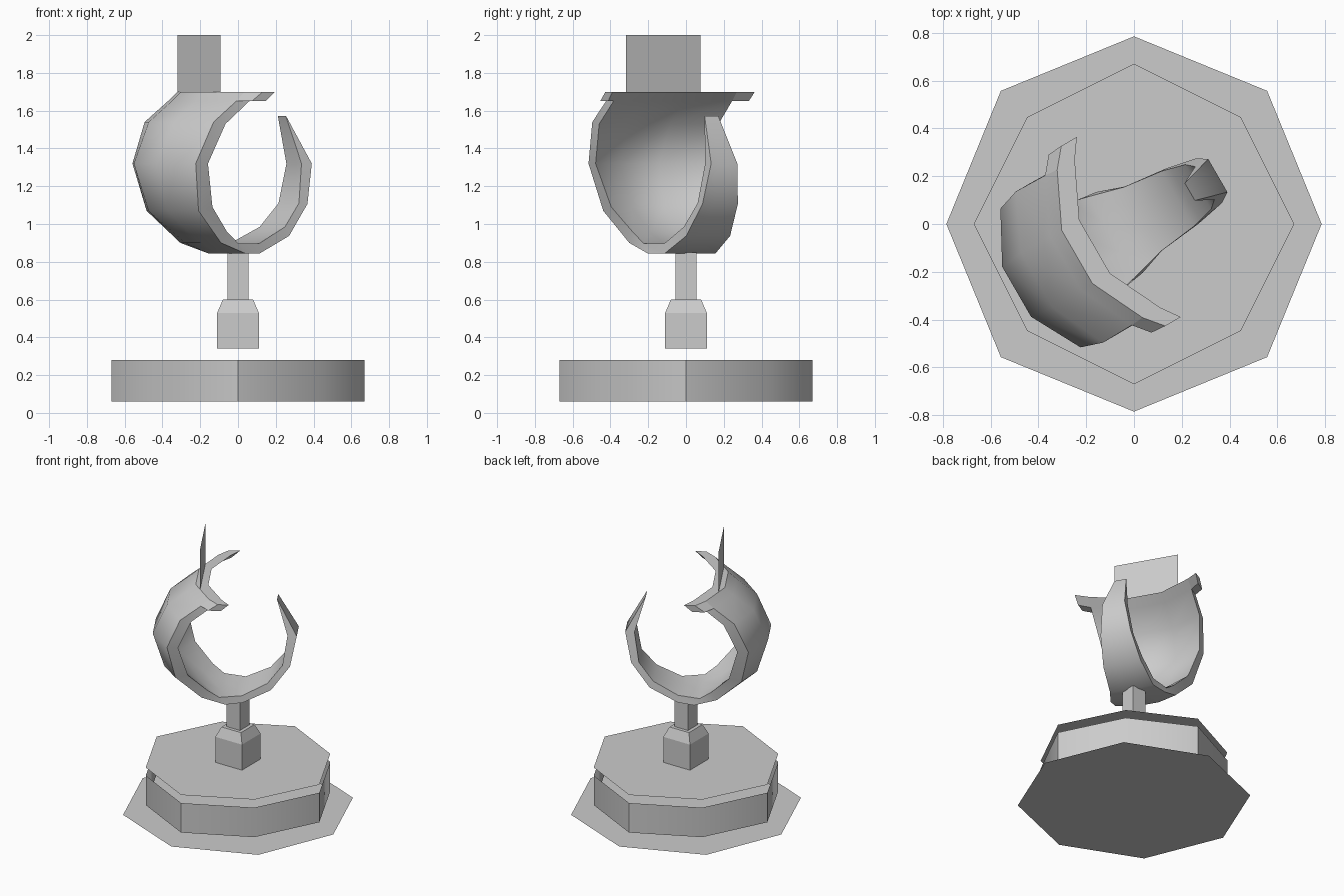
import bpy, bmesh, math
from mathutils import Matrix

cube = bpy.data.objects.get("Cube")
if cube:
    bpy.data.objects.remove(cube)

grey = bpy.data.materials.new("plain_grey")
grey.use_nodes = True
GREY = (0.6, 0.6, 0.6, 1)
grey.diffuse_color = GREY
grey.node_tree.nodes["Principled BSDF"].inputs["Base Color"].default_value = GREY

TURN = Matrix.Rotation(math.radians(30), 4, 'Z')


def finish(name, bm, smooth=None, turn=False, recalc=True):
    if recalc:
        bmesh.ops.recalc_face_normals(bm, faces=bm.faces)
    if turn:
        bm.transform(TURN)
    mesh = bpy.data.meshes.new(name)
    bm.to_mesh(mesh)
    bm.free()
    mesh.materials.append(grey)
    ob = bpy.data.objects.new(name, mesh)
    bpy.context.collection.objects.link(ob)
    if smooth:
        bpy.ops.object.select_all(action='DESELECT')
        ob.select_set(True)
        bpy.context.view_layer.objects.active = ob
        bpy.ops.object.shade_smooth_by_angle(angle=math.radians(smooth))
    return ob


def octagon(bm, axis_r, diag, z):
    pts = []
    for i in range(8):
        a = i * math.pi / 4
        r = diag * math.sqrt(2) if i % 2 else axis_r
        pts.append(bm.verts.new((r * math.cos(a), r * math.sin(a), z)))
    return pts


def skin(bm, rings):
    for a, b in zip(rings, rings[1:]):
        n = len(a)
        for i in range(n):
            j = (i + 1) % n
            bm.faces.new((a[i], a[j], b[j], b[i]))


# Base: floor plate, open drum wall and floating top plate
for name, r, d, z in (("floor_plate", 0.785, 0.557, 0), ("top_plate", 0.67, 0.447, 0.34)):
    bm = bmesh.new()
    bm.faces.new(octagon(bm, r, d, z))
    finish(name, bm, recalc=False)
bm = bmesh.new()
skin(bm, [octagon(bm, 0.67, 0.447, z) for z in (0.06, 0.28)])
finish("drum_wall", bm, smooth=50)

# Foot with tapered shoulder, and the square post
def square_stack(name, profile):
    bm = bmesh.new()
    rings = [[bm.verts.new((x * h, y * h, z)) for x, y in ((-1, -1), (1, -1), (1, 1), (-1, 1))]
             for h, z in profile]
    skin(bm, rings)
    bm.faces.new(rings[0])
    bm.faces.new(rings[-1])
    finish(name, bm)


square_stack("foot", [(0.11, 0.34), (0.11, 0.53), (0.08, 0.60)])
square_stack("post", [(0.055, 0.60), (0.055, 0.85)])

# Curved band: outer (u, z), inner (u, z), half width, bulge of the middle
BAND = [
    (-.165, 1.70, -.08, 1.70, .357, .11),
    (-.22, 1.65, -.14, 1.65, .362, .11),
    (-.36, 1.54, -.287, 1.53, .365, .11),
    (-.452, 1.32, -.377, 1.32, .335, .115),
    (-.40, 1.07, -.315, 1.09, .275, .09),
    (-.228, .90, -.19, .957, .215, .05),
    (-.07, .845, -.11, .897, .195, 0),
    (.045, .845, .04, .897, .155, 0),
    (.235, .937, .21, .985, .134, 0),
    (.362, 1.106, .31, 1.11, .108, 0),
    (.405, 1.32, .342, 1.32, .08, 0),
    (.27, 1.571, .268, 1.571, .042, 0),
]
bm = bmesh.new()
rings = []
for ou, oz, iu, iz, w, bulge in BAND:
    outer = [(ou - bulge * (abs(k) < 1), k * w, oz) for k in (-1, -.36, .36, 1)]
    inner = [(iu - bulge * (abs(k) < 1), k * w, iz) for k in (1, .36, -.36, -1)]
    rings.append([bm.verts.new(p) for p in outer + inner])
skin(bm, rings)
for ring in (rings[0], rings[-1]):
    for i in range(3):
        bm.faces.new((ring[i], ring[i + 1], ring[6 - i], ring[7 - i]))
finish("curved_band", bm, smooth=40, turn=True)

# Small horns at both upper corners of the band
for side, name in ((-1, "front_horn"), (1, "back_horn")):
    bm = bmesh.new()
    root = [(-.165, .357, 1.70), (-.08, .357, 1.70), (-.14, .362, 1.65), (-.22, .362, 1.65)]
    tip = [(-.10, .435, 1.70), (-.025, .435, 1.70), (-.08, .43, 1.65), (-.164, .43, 1.65)]
    loops = [[bm.verts.new((u, side * v, z)) for u, v, z in loop] for loop in (root, tip)]
    skin(bm, loops)
    bm.faces.new(loops[0])
    bm.faces.new(loops[1])
    finish(name, bm, turn=True)

# Upright flag plate on top of the band
bm = bmesh.new()
bm.faces.new([bm.verts.new((-.239, v, z))
              for v, z in ((-.228, 1.70), (.228, 1.70), (.228, 2.0), (-.228, 2.0))])
finish("flag_plate", bm, turn=True)
